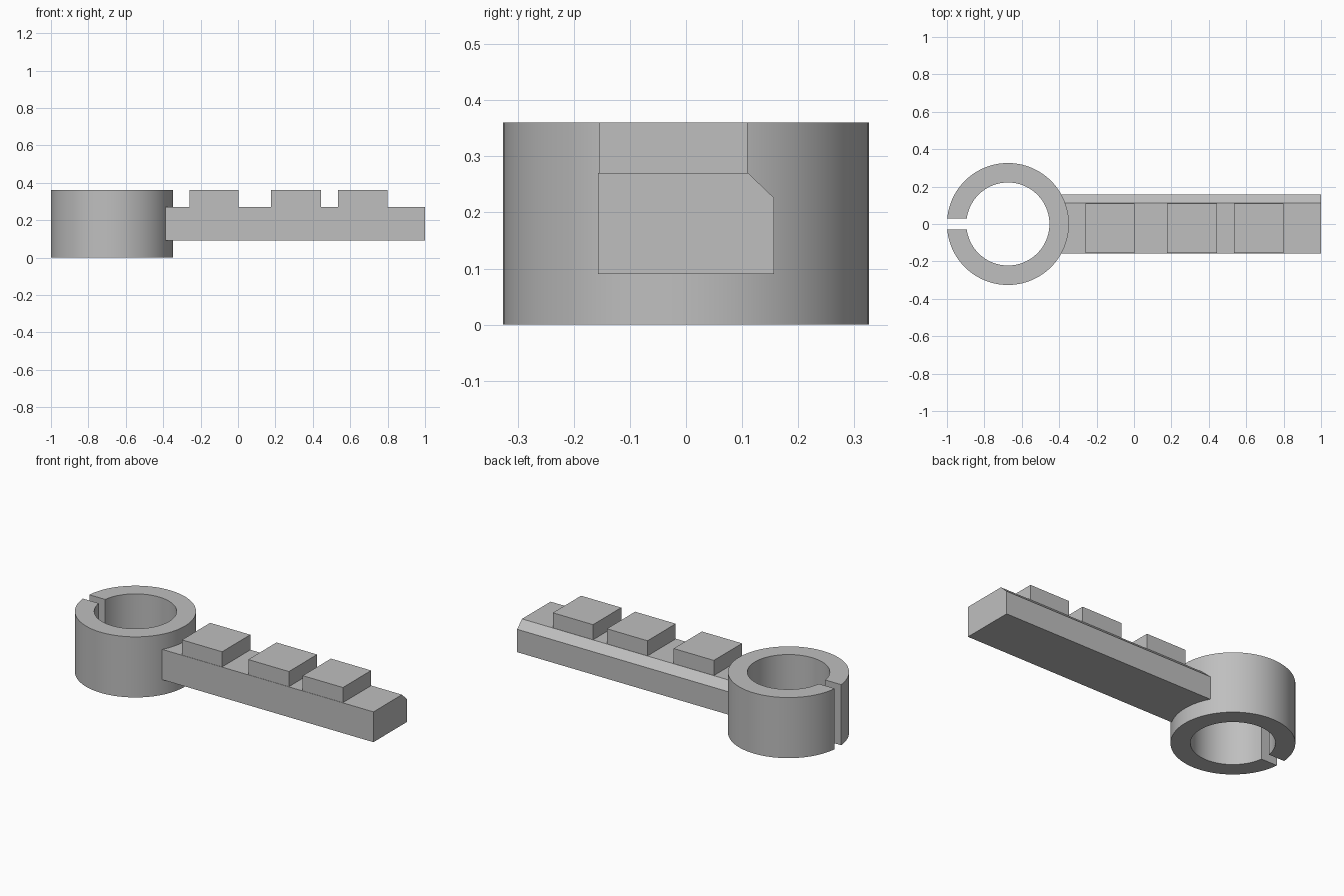
import bpy, bmesh
from math import asin, cos, sin, pi, radians

cube = bpy.data.objects.get("Cube")
if cube:
    bpy.data.objects.remove(cube, do_unlink=True)

grey = bpy.data.materials.new("plain grey")
grey.use_nodes = True
GREY = (0.52, 0.52, 0.52, 1)
grey.diffuse_color = GREY
grey.node_tree.nodes["Principled BSDF"].inputs["Base Color"].default_value = GREY


def extrude_profile(name, points, offset):
    """Extrude a closed 3D outline along offset into a solid."""
    bm = bmesh.new()
    face = bm.faces.new([bm.verts.new(p) for p in points])
    result = bmesh.ops.extrude_face_region(bm, geom=[face], use_keep_orig=True)
    moved = [g for g in result["geom"] if isinstance(g, bmesh.types.BMVert)]
    bmesh.ops.translate(bm, verts=moved, vec=offset)
    bmesh.ops.recalc_face_normals(bm, faces=bm.faces)
    mesh = bpy.data.meshes.new(name)
    bm.to_mesh(mesh)
    bm.free()
    mesh.materials.append(grey)
    obj = bpy.data.objects.new(name, mesh)
    bpy.context.collection.objects.link(obj)
    return obj


# Split ring with a parallel-sided slit facing -x
CENTRE, OUTER, INNER, HALF_SLIT, HEIGHT = -0.674, 0.326, 0.222, 0.03, 0.36
STEPS = 96


def arc(radius):
    end = pi - asin(HALF_SLIT / radius)
    angles = [-end + 2 * end * i / STEPS for i in range(STEPS + 1)]
    return [(CENTRE + radius * cos(a), radius * sin(a), 0) for a in angles]


ring = extrude_profile("split_ring", arc(OUTER) + arc(INNER)[::-1], (0, 0, HEIGHT))
bpy.ops.object.select_all(action="DESELECT")
ring.select_set(True)
bpy.context.view_layer.objects.active = ring
bpy.ops.object.shade_smooth_by_angle(angle=radians(30))

# Handle bar with one chamfered top edge along the back
START, SIDE = -0.42, 0.157
section = [(-SIDE, 0.09), (SIDE, 0.09), (SIDE, 0.226), (0.111, 0.27), (-SIDE, 0.27)]
extrude_profile("handle_bar", [(START, y, z) for y, z in section], (1 - START, 0, 0))

# Raised blocks on top of the bar
for i, (x0, x1) in enumerate([(-0.26, 0.004), (0.176, 0.443), (0.534, 0.798)]):
    base = [(x0, -0.155, 0.26), (x1, -0.155, 0.26), (x1, 0.11, 0.26), (x0, 0.11, 0.26)]
    extrude_profile(f"raised_block_{i + 1}", base, (0, 0, 0.10))
